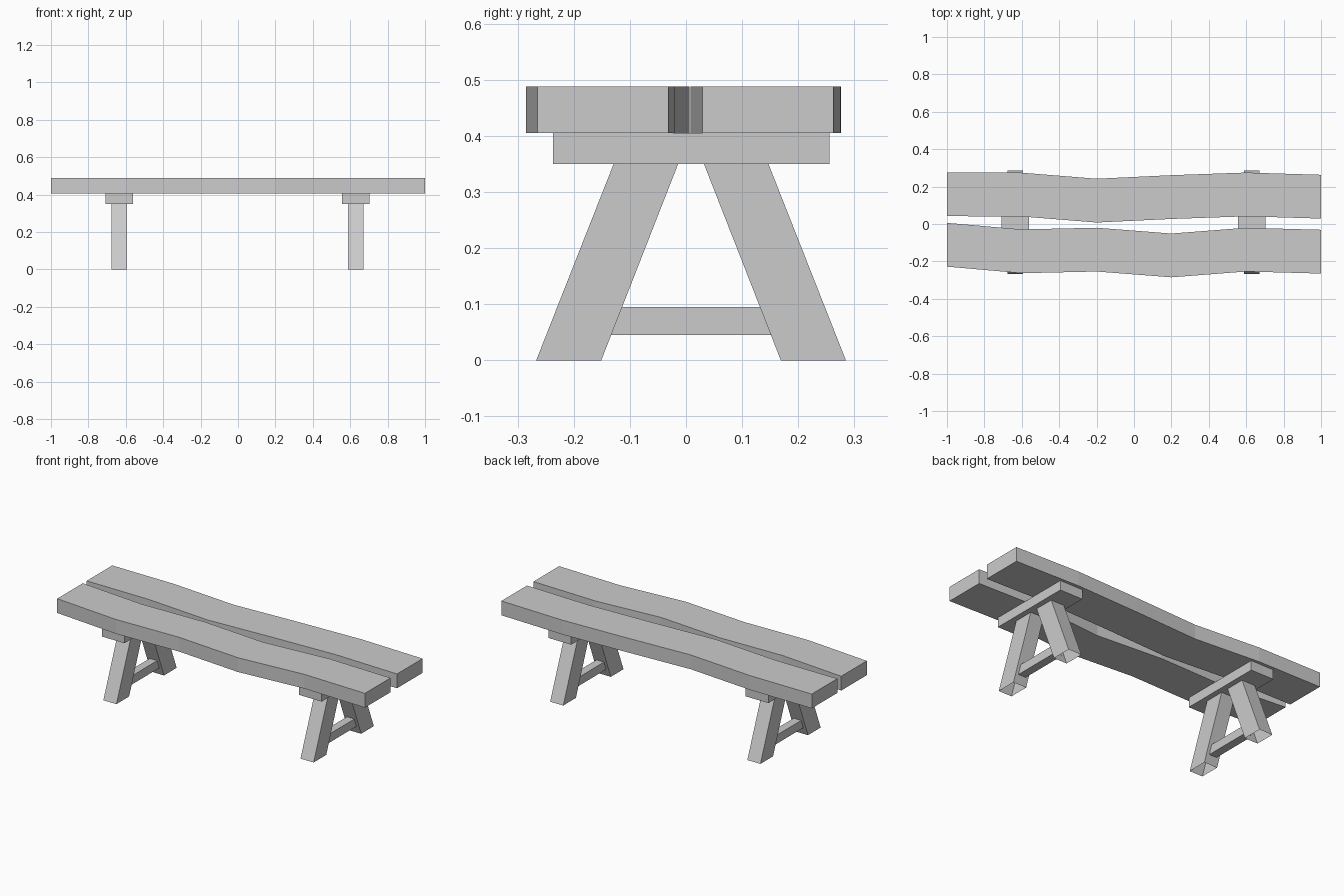
import bpy

if "Cube" in bpy.data.objects:
    bpy.data.objects.remove(bpy.data.objects["Cube"])


def prism(name, a, b, point, caps=True):
    """Join two matching outlines a and b into a solid; point maps them to 3D."""
    n = len(a)
    verts = [point(p, 0) for p in a] + [point(p, 1) for p in b]
    faces = [(i, (i + 1) % n, n + (i + 1) % n, n + i) for i in range(n)]
    if caps:
        faces += [tuple(reversed(range(n))), tuple(range(n, 2 * n))]
    mesh = bpy.data.meshes.new(name)
    mesh.from_pydata(verts, [], faces)
    mesh.update()
    obj = bpy.data.objects.new(name, mesh)
    bpy.context.collection.objects.link(obj)
    return obj


def rect(x0, x1, y0, y1):
    return [(x0, y0), (x1, y0), (x1, y1), (x0, y1)]


# Wavy seat planks: centre line sampled along x, constant width
XS = [-1, -0.6, -0.2, 0.2, 0.6, 1]
PLANKS = {
    "back_plank": [0.159, 0.157, 0.125, 0.144, 0.158, 0.146],
    "front_plank": [-0.111, -0.146, -0.137, -0.168, -0.137, -0.148],
}
HALF = 0.117
for name, mids in PLANKS.items():
    outline = [(x, y - HALF) for x, y in zip(XS, mids)]
    outline += [(x, y + HALF) for x, y in reversed(list(zip(XS, mids)))]
    prism(name, outline, outline, lambda p, t: (p[0], p[1], 0.488 if t else 0.405))

# Trestles under each end
MID = 0.009
for side, cx in (("left", -0.635), ("right", 0.63)):
    # Cross bar carrying the planks
    bar = rect(cx - 0.073, cx + 0.073, -0.237, 0.256)
    prism(side + "_cross_bar", bar, bar,
          lambda p, t: (p[0], p[1], 0.405 if t else 0.35))

    # Splayed legs, open-ended tubes
    for end, s in (("front", -1), ("back", 1)):
        foot = rect(cx - 0.042, cx + 0.042, 0.16, 0.276)
        head = rect(cx - 0.042, cx + 0.042, 0.023, 0.138)
        if s < 0:
            foot.reverse()
            head.reverse()
        prism(f"{side}_{end}_leg", foot, head,
              lambda p, t: (p[0], MID + s * p[1], 0.35 if t else 0), caps=False)

    # Low stretcher between the legs, ends cut to the splay
    low = rect(cx - 0.024, cx + 0.024, MID - 0.143, MID + 0.143)
    high = rect(cx - 0.024, cx + 0.024, MID - 0.123, MID + 0.123)
    prism(side + "_stretcher", low, high,
          lambda p, t: (p[0], p[1], 0.095 if t else 0.045))
